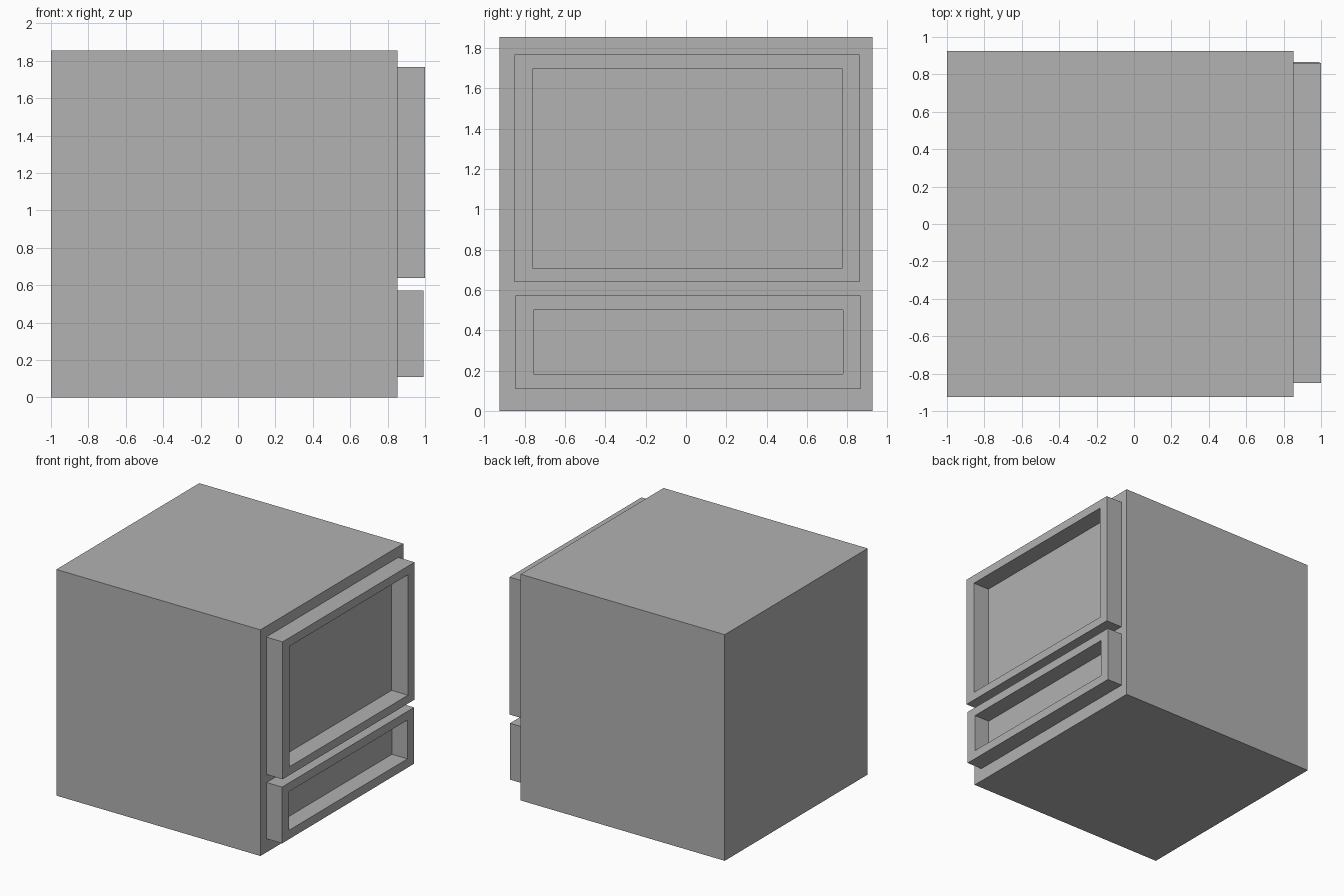
import bpy
import bmesh
from mathutils import Matrix, Vector

default = bpy.data.objects.get("Cube")
if default:
    bpy.data.objects.remove(default, do_unlink=True)

BODY_FRONT = 0.852

grey = bpy.data.materials.new("plain grey")
grey.use_nodes = True
colour = (0.445, 0.445, 0.445, 1)
grey.diffuse_color = colour
grey.node_tree.nodes["Principled BSDF"].inputs["Base Color"].default_value = colour


def finish(name, bm):
    bmesh.ops.recalc_face_normals(bm, faces=bm.faces)
    mesh = bpy.data.meshes.new(name)
    bm.to_mesh(mesh)
    bm.free()
    mesh.materials.append(grey)
    obj = bpy.data.objects.new(name, mesh)
    bpy.context.collection.objects.link(obj)
    return obj


def box(name, low, high):
    low, high = Vector(low), Vector(high)
    bm = bmesh.new()
    matrix = Matrix.Translation((low + high) / 2) @ Matrix.Diagonal((*(high - low), 1))
    bmesh.ops.create_cube(bm, size=1, matrix=matrix)
    return finish(name, bm)


def frame(name, outer, inner, front):
    """Rectangular frame on the body; rectangles are (y0, y1, z0, z1)."""
    bm = bmesh.new()
    loops = []
    for x, rect in ((BODY_FRONT, outer), (front, outer), (front, inner), (BODY_FRONT, inner)):
        y0, y1, z0, z1 = rect
        corners = ((y0, z0), (y1, z0), (y1, z1), (y0, z1))
        loops.append([bm.verts.new((x, y, z)) for y, z in corners])
    # Outer sides, front rim, inner sides and back rim
    for i, a in enumerate(loops):
        b = loops[(i + 1) % 4]
        for j in range(4):
            k = (j + 1) % 4
            bm.faces.new((a[j], a[k], b[k], b[j]))
    return finish(name, bm)


# Main cabinet
box("cabinet_body", (-1, -0.926, 0), (BODY_FRONT, 0.926, 1.855))

# Raised frames on the +x side
frame("upper_door_frame", (-0.85, 0.86, 0.64, 1.767), (-0.76, 0.775, 0.709, 1.696), 1.0)
frame("lower_drawer_frame", (-0.845, 0.865, 0.11, 0.572), (-0.756, 0.779, 0.183, 0.5), 0.992)
